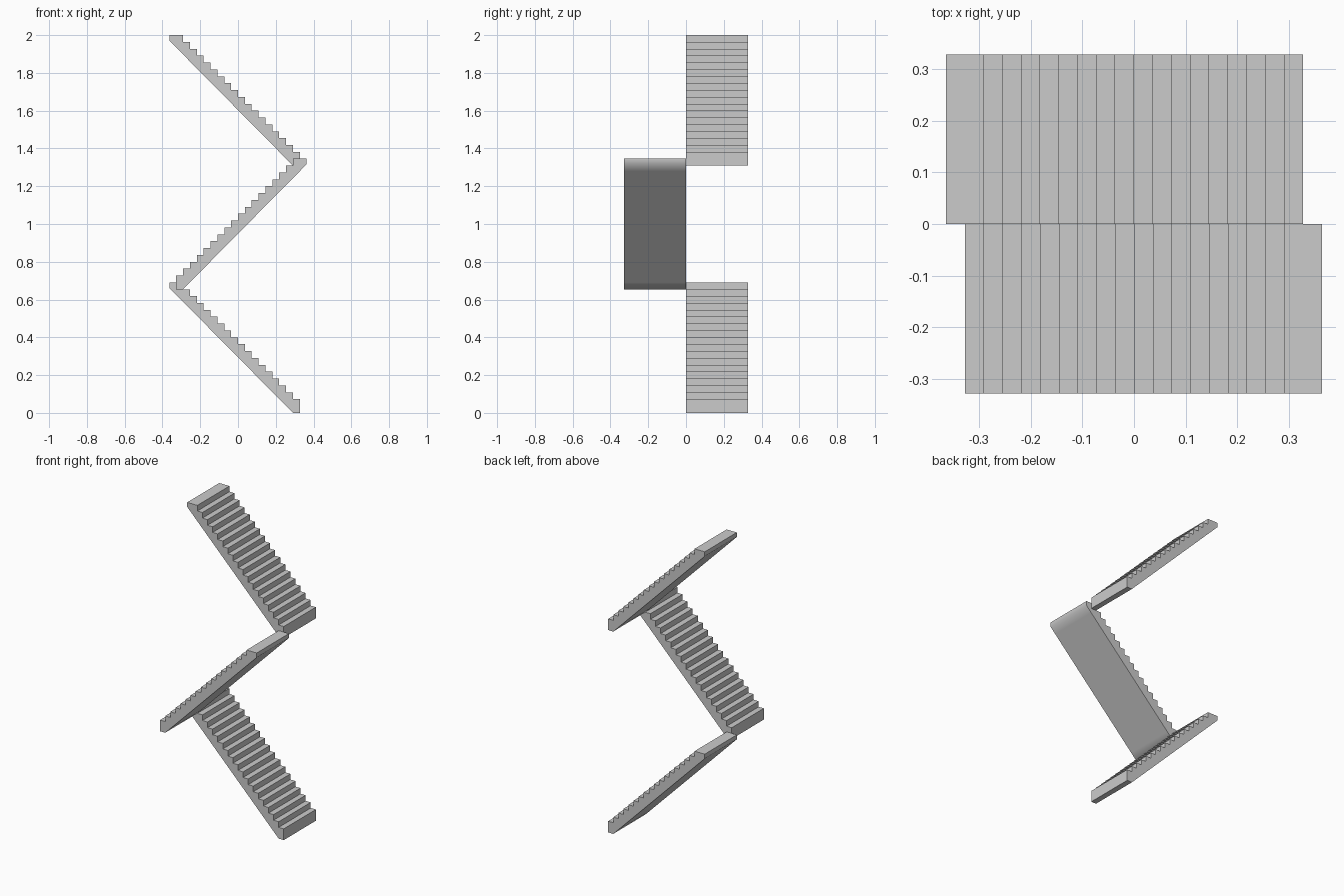
import bpy, bmesh, math

if "Cube" in bpy.data.objects:
    bpy.data.objects.remove(bpy.data.objects["Cube"])

R = 2 / 55          # rise and run of one step
N = 18              # treads per flight
HALF = 9.5 * R
WIDTH = 0.328
X_START = 9 * R     # foot of each flight


def flight(name, z0, side):
    # side=+1: back lane, climbing to -x; side=-1: front lane, climbing to +x
    # Stepped upper edge, finishing in a double-depth top tread
    prof = [(0, 0)]
    for i in range(N):
        h = (i + 2) * R
        prof += [(i * R, h), ((i + 1) * R if i < N - 1 else (N + 1) * R, h)]
    # Sloping underside, divided once per step
    for i in range(N, -1, -1):
        prof.append(((i + 1) * R, 18.2 * R * i / N))

    bm = bmesh.new()
    verts = [bm.verts.new((side * (X_START - d), 0, z0 + z)) for d, z in prof]
    face = bm.faces.new(verts)
    ext = bmesh.ops.extrude_face_region(bm, geom=[face])
    moved = [g for g in ext["geom"] if isinstance(g, bmesh.types.BMVert)]
    bmesh.ops.translate(bm, verts=moved, vec=(0, side * WIDTH, 0))
    bmesh.ops.recalc_face_normals(bm, faces=bm.faces)
    mesh = bpy.data.meshes.new(name)
    bm.to_mesh(mesh)
    bm.free()
    obj = bpy.data.objects.new(name, mesh)
    bpy.context.collection.objects.link(obj)

    # Soft corners on the underside, crisp steps
    bpy.ops.object.select_all(action='DESELECT')
    obj.select_set(True)
    bpy.context.view_layer.objects.active = obj
    bpy.ops.object.shade_smooth_by_angle(angle=math.radians(60))


# Three zigzag flights, alternating lanes
for k, name in enumerate(("lower_flight", "middle_flight", "upper_flight")):
    flight(name, k * N * R, 1 if k % 2 == 0 else -1)
